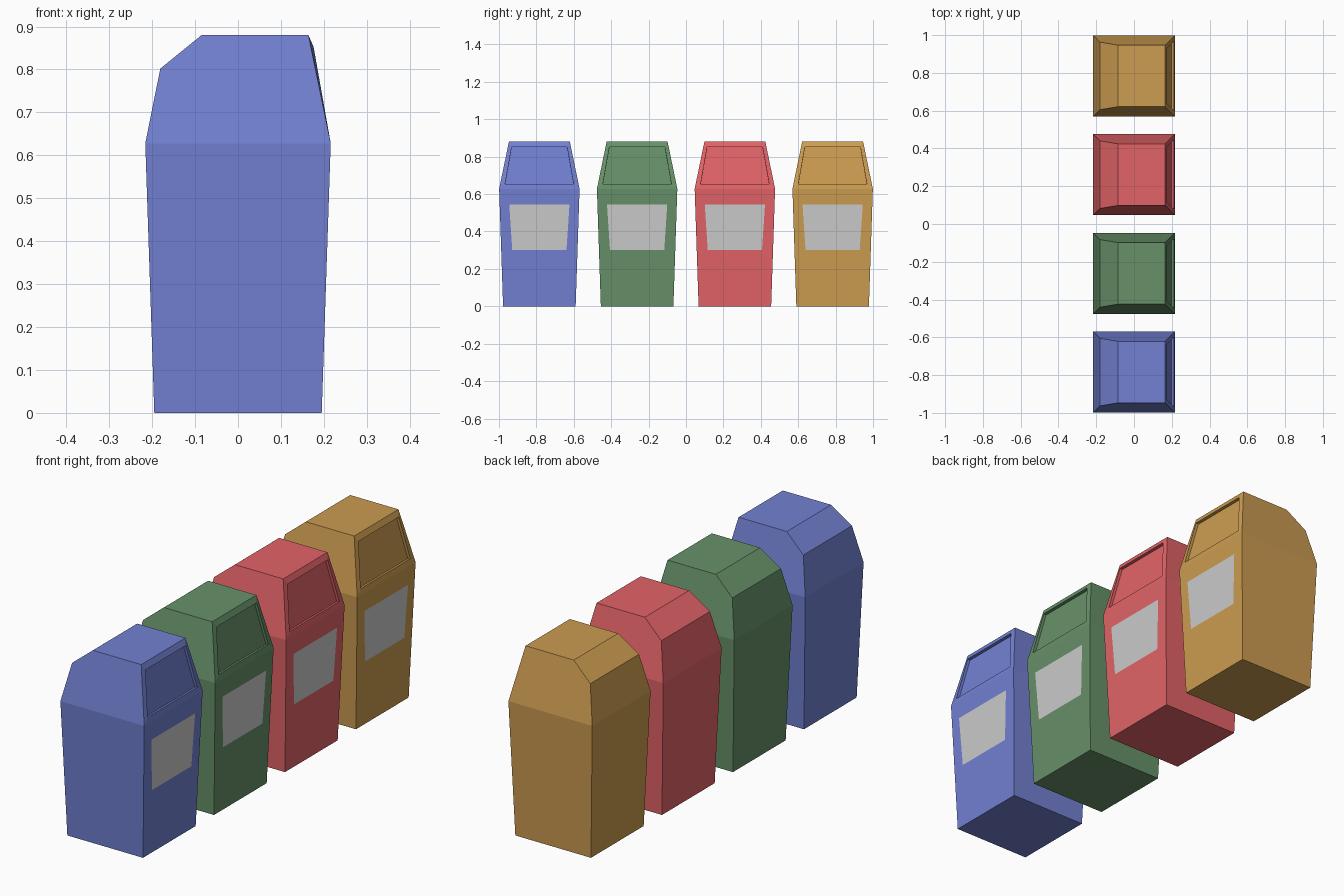
import bpy, bmesh
from mathutils import Vector

if "Cube" in bpy.data.objects:
    bpy.data.objects.remove(bpy.data.objects["Cube"])

COLORS = {"blue": (0.168, 0.219, 0.638, 1), "green": (0.136, 0.283, 0.141, 1),
          "red": (0.76, 0.125, 0.138, 1), "amber": (0.604, 0.332, 0.082, 1)}
SEAM, TOP, DEPTH = 0.628, 0.88, 0.013


def lid_half(z):
    """Half depth of the tapering lid at height z."""
    return 0.215 - 0.052 * (z - SEAM) / (TOP - SEAM)


def make_object(name, bm, y, mat=None):
    mesh = bpy.data.meshes.new(name)
    bm.to_mesh(mesh)
    bm.free()
    obj = bpy.data.objects.new(name, mesh)
    obj.location.y = y
    if mat:
        mesh.materials.append(mat)
    bpy.context.collection.objects.link(obj)


def make_bin(color, y):
    mat = bpy.data.materials.new(color + "_plastic")
    mat.diffuse_color = COLORS[color]
    mat.use_nodes = True
    mat.node_tree.nodes["Principled BSDF"].inputs["Base Color"].default_value = mat.diffuse_color

    # Tapered body and lid: mirrored side profiles joined by strips
    profile = [(-0.195, 0), (0.195, 0), (0.216, SEAM), (0.164, TOP),
               (-0.085, TOP), (-0.181, 0.802), (-0.216, SEAM)]
    bm = bmesh.new()
    sides = []
    for s in (-1, 1):
        sides.append([bm.verts.new((x, s * (0.194 if z == 0 else lid_half(z)), z))
                      for x, z in profile])
    for side in sides:
        bm.faces.new([side[i] for i in (0, 1, 2, 6)])
        bm.faces.new(side[2:])
    a, b = sides
    for i in range(7):
        j = (i + 1) % 7
        if i != 2:
            bm.faces.new((a[i], a[j], b[j], b[i]))

    # Lid opening with a recessed flap; its top edge juts out slightly
    outer = [a[2], b[2], b[3], a[3]]
    corners = [(0.211, -0.183, 0.655), (0.211, 0.183, 0.655),
               (0.176, 0.148, 0.853), (0.176, -0.148, 0.853)]
    inward = Vector((-0.98, 0, -0.2)) * DEPTH
    rim = [bm.verts.new(c) for c in corners]
    flap = [bm.verts.new(Vector(c) + inward) for c in corners]
    for i in range(4):
        j = (i + 1) % 4
        bm.faces.new((outer[i], outer[j], rim[j], rim[i]))
        bm.faces.new((rim[i], rim[j], flap[j], flap[i]))
    bm.faces.new(flap)
    bmesh.ops.recalc_face_normals(bm, faces=bm.faces)
    make_object(color + "_bin", bm, y, mat)

    # Grey label panel lying on the sloping face
    bm = bmesh.new()
    bm.faces.new([bm.verts.new((0.197 + 0.021 * z / SEAM, w, z)) for w, z in
                  [(-0.145, 0.30), (0.145, 0.30), (0.161, 0.543), (-0.161, 0.543)]])
    make_object(color + "_label", bm, y)


# Row of four bins
for n, color in enumerate(COLORS):
    make_bin(color, -0.784 + n * 1.568 / 3)
